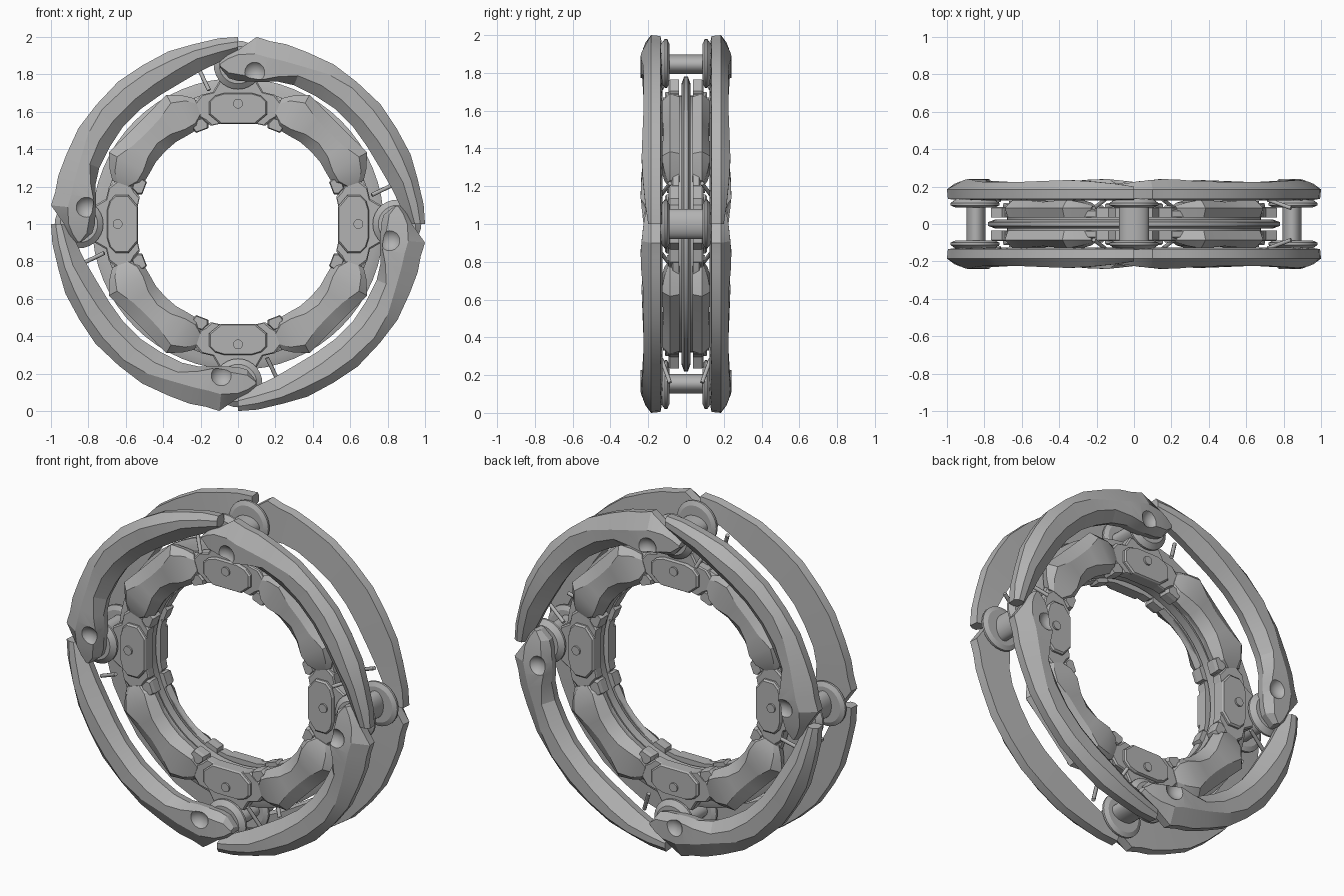
import bpy, bmesh, math
from mathutils import Matrix, Vector

if "Cube" in bpy.data.objects:
    bpy.data.objects.remove(bpy.data.objects["Cube"])

metal = bpy.data.materials.new("grey_metal")
metal.diffuse_color = (0.45, 0.45, 0.45, 1)
metal.use_nodes = True
metal.node_tree.nodes["Principled BSDF"].inputs["Base Color"].default_value = metal.diffuse_color
UP = Matrix.Translation((0, 0, 1))


def polar(t, r, y):
    a = math.radians(t)
    return Vector((r * math.sin(a), y, r * math.cos(a)))


def loft(rows, closed=False):
    """Skin a row of equal-sized loops, capped unless closed."""
    bm = bmesh.new()
    vs = [[bm.verts.new(p) for p in row] for row in rows]
    n, m = len(vs), len(vs[0])
    for i in range(n if closed else n - 1):
        a, b = vs[i], vs[(i + 1) % n]
        for j in range(m):
            bm.faces.new((a[j], a[(j + 1) % m], b[(j + 1) % m], b[j]))
    if not closed:
        bm.faces.new(vs[0])
        bm.faces.new(vs[-1])
    bmesh.ops.recalc_face_normals(bm, faces=bm.faces)
    return bm


def prism(half, y0, y1, bevel=0.0):
    """Left-right symmetric outline of (x, r) extruded in y, outer face inset by bevel."""
    pts = half + [(-x, r) for x, r in reversed(half)]
    cx = sum(p[1] for p in pts) / len(pts)
    f = 1 - bevel
    return loft([[Vector((x, y0, r)) for x, r in pts],
                 [Vector((x, y1 - bevel * 0.15, r)) for x, r in pts],
                 [Vector((x * f, y1, cx + (r - cx) * f)) for x, r in pts]])


def tube(p, q, rad, n, squash=1.0):
    """Straight rod from p to q; squash flattens it radially."""
    p, q = Vector(p), Vector(q)
    rot = (q - p).to_track_quat('Z', 'Y').to_matrix()
    rows = []
    for c in (p, q):
        ring = []
        for i in range(n):
            a = 2 * math.pi * (i + .5) / n
            d = rot @ Vector((rad * math.cos(a), rad * math.sin(a), 0))
            d.z *= squash
            ring.append(c + d)
        rows.append(ring)
    return loft(rows)


def make(name, bm, mat, smooth=None):
    me = bpy.data.meshes.new(name)
    b = bm.copy()
    b.transform(mat)
    if mat.determinant() < 0:
        bmesh.ops.reverse_faces(b, faces=b.faces)
    b.to_mesh(me)
    b.free()
    me.materials.append(metal)
    ob = bpy.data.objects.new(name, me)
    bpy.context.collection.objects.link(ob)
    if smooth:
        bpy.ops.object.select_all(action='DESELECT')
        ob.select_set(True)
        bpy.context.view_layer.objects.active = ob
        bpy.ops.object.shade_smooth_by_angle(angle=math.radians(smooth))
    return ob


def around(name, bm, both=True, smooth=None):
    """Four turns about the ring axis, on front and back."""
    for s in ((-1, 1) if both else (1,)):
        for k in range(4):
            m = UP @ Matrix.Rotation(math.radians(90 * k), 4, 'Y') @ Matrix.Diagonal((1, s, 1, 1))
            side = ("front_" if s < 0 else "back_") if both else ""
            make(f"{side}{name}_{k + 1}", bm, m, smooth)


def lathe(name, prof, signs, n=64, smooth=25):
    rows = [[polar(360 * i / n, r, y) for r, y in prof] for i in range(n)]
    bm = loft(rows, True)
    for s in signs:
        make(name, bm, UP @ Matrix.Diagonal((1, s, 1, 1)), smooth)


# Outer blades: angle, inner edge, inner ridge, outer ridge, outer edge, face height
sections = [
    (-6.5, .840, .850, .860, .872, .205),
    (-3.5, .780, .810, .885, .905, .215),
    (0, .765, .800, .905, .930, .225),
    (5.7, .765, .790, .915, 1.005, .235),
    (10, .770, .785, .905, .992, .240),
    (15, .790, .815, .905, .995, .238),
    (22, .800, .855, .910, .990, .228),
    (31, .800, .865, .935, .995, .225),
    (40, .805, .865, .950, .990, .225),
    (50, .805, .865, .945, .995, .225),
    (59, .805, .870, .945, .990, .230),
    (68, .815, .885, .945, .995, .235),
    (76, .840, .910, .955, .990, .228),
    (84, .875, .925, .965, .998, .215),
    (90, .930, .945, .975, 1.0, .200)]
rows = []
for t, ri, r1, r2, ro, h in sections:
    rows.append([polar(t, r, y) for r, y in (
        (ri + .01, .125), (ri, .175), (r1, h), (r2, h), (ro, .185), (ro - .005, .135))])
bm = loft(rows)
blade = make("blade_blank", bm, Matrix())
# Round dimple pressed into the blade head
cut = bmesh.new()
bmesh.ops.create_uvsphere(cut, u_segments=20, v_segments=12, radius=.068,
                          matrix=Matrix.Translation(polar(6, .815, .275)))
cutter = make("dimple_cutter", cut, Matrix())
cutter.hide_render = True
mod = blade.modifiers.new("dimple", 'BOOLEAN')
mod.object = cutter
mod.solver = 'EXACT'
bpy.context.view_layer.update()
dg = bpy.context.evaluated_depsgraph_get()
bm = bmesh.new()
bm.from_mesh(blade.evaluated_get(dg).to_mesh())
bpy.data.objects.remove(blade)
bpy.data.objects.remove(cutter)
around("blade", bm, smooth=22)

# Spools joining front and back blades
around("spool_shaft", tube((0, -.11, .845), (0, .11, .845), .08, 24, .65), False, 30)
flange = [[Vector((rad * math.cos(a), y, .85 + rad * math.sin(a)))
           for a in [math.tau * i / 28 for i in range(28)]]
          for rad, y in ((.105, .088), (.130, .100), (.130, .112), (.10, .135))]
around("spool_flange", loft(flange), smooth=25)

# Thin pins beside each spool
around("pin", tube((-.215, .085, .84), (-.155, .13, .715), .011, 8), smooth=50)

# Central disc and side rings
lathe("central_disc", [(.56, -.025), (.74, -.025), (.78, -.010), (.78, .010), (.74, .025), (.56, .025)], (1,))
lathe("side_ring", [(.555, .038), (.715, .038), (.715, .070), (.70, .078), (.57, .078), (.555, .07)], (-1, 1))
lathe("core_ring", [(.585, -.05), (.68, -.05), (.68, .05), (.585, .05)], (1,))

# Node plates at the four quarter points
base = [(.10, .535), (.145, .525), (.18, .555), (.215, .575), (.235, .645), (.20, .69),
        (.135, .705), (.10, .765)]
around("node_base", prism(base, .036, .092, .05))
cap = [(.095, .535), (.155, .585), (.155, .655), (.125, .685), (.075, .70)]
around("node_cap", prism(cap, .08, .112, .06))
around("node_stud", tube((0, .10, .643), (0, .122, .643), .026, 16), smooth=40)

# Small clamps at the node corners on the inner edge
for i, t in enumerate((-21, 21)):
    clamp = prism([(.035, .535), (.045, .56), (.025, .60)], .03, .10, .15)
    clamp.transform(Matrix.Rotation(math.radians(t), 4, 'Y'))
    around(f"clamp_{'ab'[i]}", clamp)

# Diagonal armour: angle, inner edge, inner ridge, outer ridge, outer edge, face height
rows = []
for t, ri, r1, r2, ro, h in ((19, .60, .62, .68, .71, .095), (23, .55, .585, .715, .745, .115),
                             (29, .545, .58, .74, .79, .130), (37, .55, .60, .70, .765, .125),
                             (45, .55, .61, .69, .757, .118), (53, .55, .60, .70, .765, .125),
                             (61, .545, .58, .74, .79, .130), (67, .55, .585, .715, .745, .115),
                             (71, .60, .62, .68, .71, .095)):
    rows.append([polar(t, r, y) for r, y in (
        (ri + .01, .035), (ri, .075), (r1, h), (r2, h), (ro, .085), (ro - .02, .035))])
around("armour", loft(rows), smooth=20)
